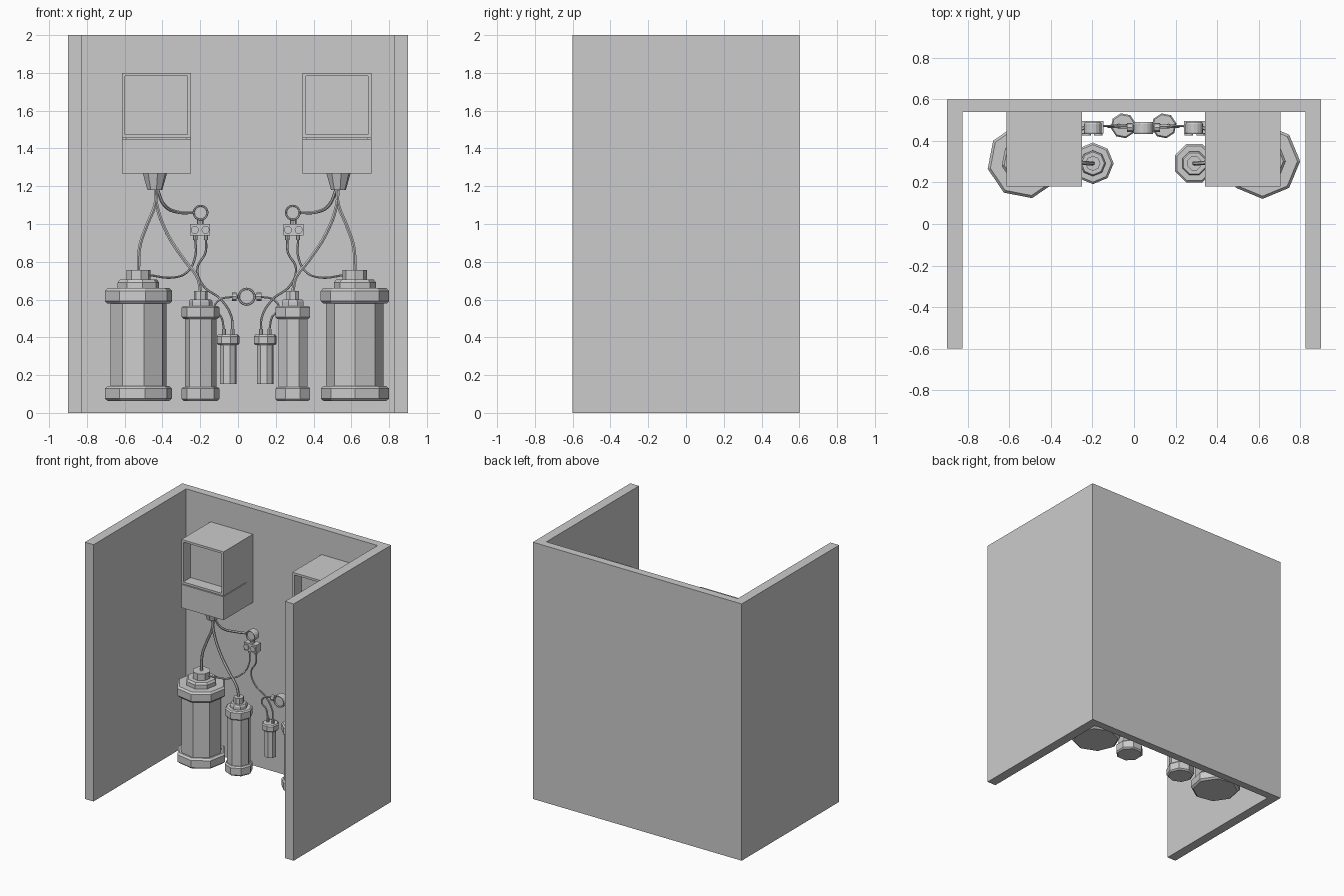
import bpy, bmesh, math
from mathutils import Vector

if "Cube" in bpy.data.objects:
    bpy.data.objects.remove(bpy.data.objects["Cube"])

MID = 0.046  # symmetry plane of the two dispensing sets


def finish(bm, name, loc=(0, 0, 0), rot=(0, 0, 0)):
    bmesh.ops.recalc_face_normals(bm, faces=bm.faces)
    me = bpy.data.meshes.new(name)
    bm.to_mesh(me)
    bm.free()
    ob = bpy.data.objects.new(name, me)
    ob.location, ob.rotation_euler = loc, rot
    bpy.context.collection.objects.link(ob)
    return ob


def box(name, lo, hi, recess=None):
    """Box between two corners; recess = (rim, depth) sinks the front face."""
    bm = bmesh.new()
    bmesh.ops.create_cube(bm, size=1)
    for v in bm.verts:
        v.co = Vector([(a + b) / 2 + c * (b - a) for a, b, c in zip(lo, hi, v.co)])
    bm.normal_update()
    if recess:
        front = min(bm.faces, key=lambda f: f.calc_center_median().y)
        bmesh.ops.inset_region(bm, faces=[front], thickness=recess[0])
        inner = bmesh.ops.extrude_discrete_faces(bm, faces=[front])['faces'][0]
        bmesh.ops.translate(bm, verts=inner.verts, vec=(0, recess[1], 0))
    return finish(bm, name)


def lathe(name, profile, loc, sides=8, turn=0, rot=(0, 0, 0)):
    """Stack rings (radius, height) around local z, with one corner at the front + turn."""
    bm = bmesh.new()
    a0 = math.radians(turn - 90)
    rings = [[bm.verts.new((r * math.cos(a0 + math.tau * i / sides),
                            r * math.sin(a0 + math.tau * i / sides), z))
              for i in range(sides)] for r, z in profile]
    for a, b in zip(rings, rings[1:]):
        for i in range(sides):
            j = (i + 1) % sides
            bm.faces.new((a[i], a[j], b[j], b[i]))
    bm.faces.new(rings[0])
    bm.faces.new(rings[-1])
    return finish(bm, name, loc, rot)


def tube(name, pts, radius):
    cu = bpy.data.curves.new(name, 'CURVE')
    cu.dimensions = '3D'
    cu.bevel_depth, cu.bevel_resolution, cu.resolution_u = radius, 1, 6
    cu.use_fill_caps = True
    sp = cu.splines.new('BEZIER')
    sp.bezier_points.add(len(pts) - 1)
    for bp, p in zip(sp.bezier_points, pts):
        bp.co = p
        bp.handle_left_type = bp.handle_right_type = 'AUTO'
    ob = bpy.data.objects.new(name, cu)
    bpy.context.collection.objects.link(ob)
    bpy.ops.object.select_all(action='DESELECT')
    ob.select_set(True)
    bpy.context.view_layer.objects.active = ob
    bpy.ops.object.convert(target='MESH')
    bpy.ops.object.shade_smooth_by_angle()


def gauge(name, loc, r):
    """Round dial facing the front, with a raised rim."""
    lathe(name, [(r * .9, 0), (r, .008), (r, .05), (r * .94, .056), (r * .8, .056), (r * .76, .046)],
          loc, 16, 0, (math.pi / 2, 0, 0))


# Three-sided booth wall as one extruded U profile
bm = bmesh.new()
u = [(-.9, -.6), (-.825, -.6), (-.825, .54), (.825, .54), (.825, -.6), (.9, -.6), (.9, .6), (-.9, .6)]
face = bm.faces.new([bm.verts.new((x, y, 0)) for x, y in u])
ext = bmesh.ops.extrude_face_region(bm, geom=[face])['geom']
bmesh.ops.translate(bm, verts=[g for g in ext if isinstance(g, bmesh.types.BMVert)], vec=(0, 0, 2))
finish(bm, "booth_wall")

big_profile = [(.165, .062), (.18, .075), (.18, .13), (.165, .143), (.152, .143), (.152, .578),
               (.168, .578), (.181, .592), (.181, .646), (.168, .66), (.112, .66), (.112, .69),
               (.1, .705), (.065, .705), (.065, .757)]
small_profile = [(.09, .064), (.1, .074), (.1, .128), (.09, .138), (.083, .138), (.083, .498),
                 (.09, .498), (.1, .507), (.1, .558), (.09, .567), (.062, .567), (.062, .59),
                 (.055, .6), (.036, .6), (.036, .645)]

for side in ("left", "right"):
    L = side == "left"

    def X(x):
        return x if L else 2 * MID - x

    def span(x0, x1):
        return sorted((X(x0), X(x1)))

    def path(pts):
        return [(X(x), y, z) for x, y, z in pts]

    # Wall cabinet: recessed screen box above a plain box, with a thin slot between
    a, b = span(-.614, -.25)
    box(side + "_screen_box", (a, .18, 1.456), (b, .54, 1.80), (.024, .09))
    box(side + "_lower_box", (a, .18, 1.268), (b, .54, 1.45))
    box(side + "_box_joint", (a, .46, 1.449), (b, .54, 1.457))
    box(side + "_box_core", (a + .02, .2, 1.449), (b - .02, .47, 1.457))

    # Hose outlet and canisters
    lathe(side + "_outlet", [(.04, 1.18), (.066, 1.27)], (X(-.44), .31, 0), 8, 12)
    lathe(side + "_large_tank", big_profile, (X(-.527), .302, 0), 8, 11.5 if L else 0)
    lathe(side + "_small_tank", small_profile, (X(-.198), .292, 0), 8, 0 if L else 22.5)

    # Filter cartridge with two top nubs
    fx = -.052
    lathe(side + "_filter", [(.044, .154), (.044, .36), (.054, .36), (.061, .368), (.061, .405),
                             (.054, .414)], (X(fx), .473, 0), 8, 11)
    for i, dx in enumerate((-.022, .022)):
        lathe(f"{side}_filter_nub_{i}", [(.011, .41), (.011, .445)], (X(fx + dx), .473, 0))

    # Dial and twin valve block
    gauge(side + "_dial", (X(-.198), .49, 1.06), .042)
    lathe(side + "_dial_stem", [(.018, .995), (.018, 1.03)], (X(-.2), .465, 0))
    a, b = span(-.254, -.148)
    box(side + "_valve_block", (a, .435, .938), (b, .495, 1.0))
    for i, vx in enumerate((-.229, -.172)):
        lathe(f"{side}_valve_knob_{i}", [(.021, 0), (.021, .012)], (X(vx), .437, .969), 12, 0,
              (math.pi / 2, 0, 0))
        lathe(f"{side}_valve_port_{i}", [(.011, .915), (.011, .94)], (X(vx + .003), .465, 0))

    # Hoses
    tube(side + "_large_tank_hose", path([(-.43, .31, 1.19), (-.44, .31, 1.1), (-.484, .306, .99),
                                          (-.52, .302, .88), (-.527, .302, .75)]), .010)
    tube(side + "_small_tank_hose", path([(-.437, .31, 1.19), (-.43, .31, 1.1), (-.375, .305, .95),
                                          (-.285, .298, .81), (-.214, .292, .715), (-.198, .292, .64)]), .010)
    tube(side + "_dial_hose", path([(-.43, .315, 1.19), (-.39, .36, 1.1), (-.32, .43, 1.063),
                                    (-.235, .465, 1.06)]), .009)
    tube(side + "_valve_tank_hose", path([(-.226, .465, .92), (-.226, .46, .83), (-.265, .43, .75),
                                          (-.34, .37, .717), (-.475, .302, .73)]), .006)
    tube(side + "_valve_filter_hose", path([(-.169, .465, .92), (-.172, .467, .85), (-.215, .47, .765),
                                            (-.185, .47, .675), (-.09, .473, .6), (-.035, .473, .51),
                                            (-.03, .473, .44)]), .006)
    tube(side + "_regulator_hose", path([(-.03, .465, .615), (-.1, .468, .597), (-.125, .47, .55),
                                         (-.09, .473, .51), (-.074, .473, .44)]), .006)

    # Side fitting of the shared regulator
    a, b = span(-.005, .012)
    box(side + "_regulator_pipe", (a, .453, .603), (b, .477, .627))
    lathe(side + "_regulator_fitting", [(.022, 0), (.022, .026)], (X(-.033), .465, .615), 8, 0,
          (0, math.pi / 2 if L else -math.pi / 2, 0))

# Shared regulator dial between the filters
gauge("regulator_dial", (MID, .49, .615), .048)
